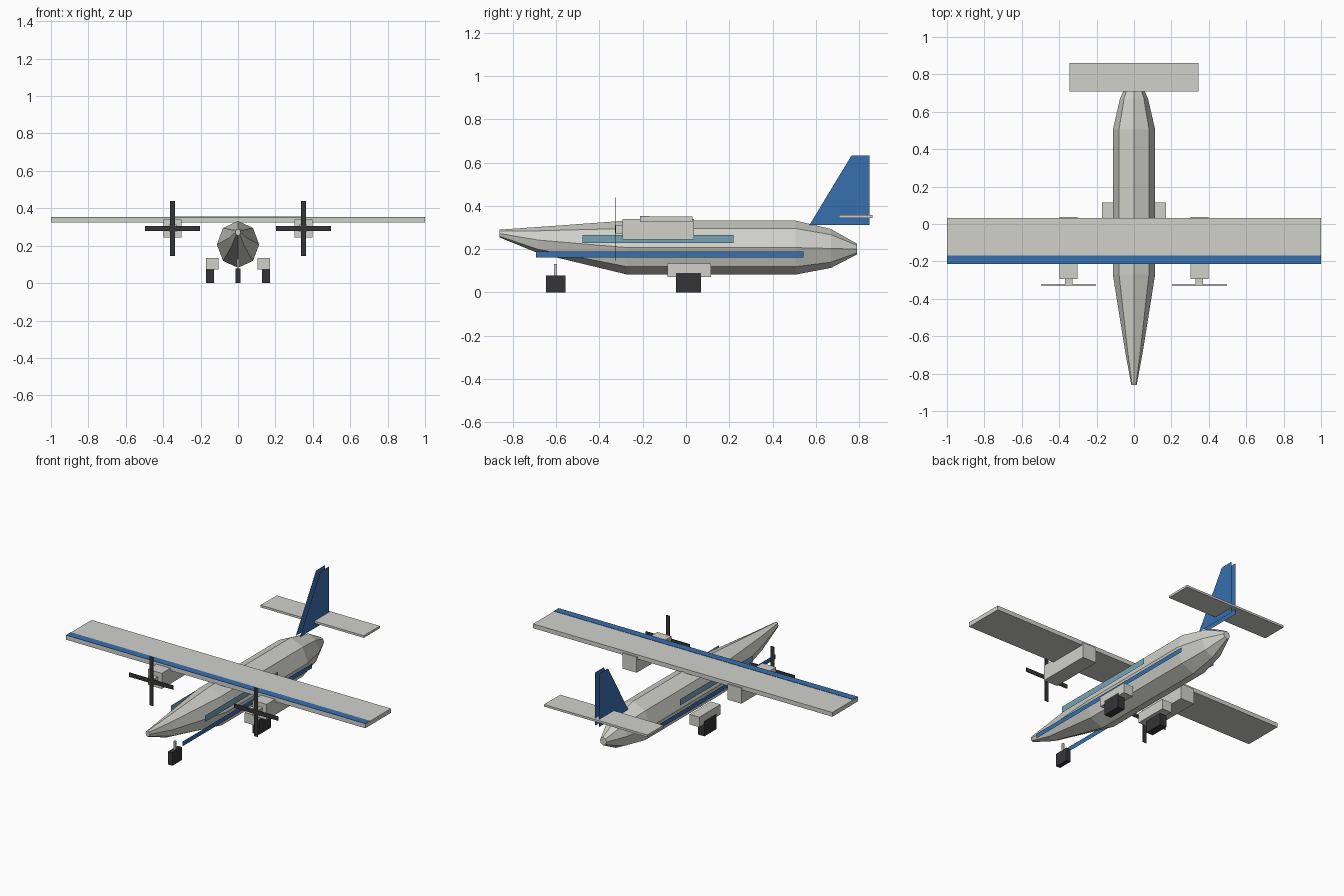
import bpy, math
from mathutils import Vector

old = bpy.data.objects.get("Cube")
if old:
    bpy.data.objects.remove(old, do_unlink=True)


def material(name, rgb):
    m = bpy.data.materials.new(name)
    m.use_nodes = True
    m.diffuse_color = (*rgb, 1)
    bsdf = m.node_tree.nodes["Principled BSDF"]
    bsdf.inputs["Base Color"].default_value = (*rgb, 1)
    bsdf.inputs["Roughness"].default_value = 0.7
    return m


GREY = material("light grey", (0.64, 0.64, 0.60))
BLUE = material("blue", (0.04, 0.16, 0.42))
GLASS = material("window blue", (0.19, 0.37, 0.47))
DARK = material("near black", (0.035, 0.035, 0.038))


def mesh_object(name, verts, faces, mat):
    me = bpy.data.meshes.new(name)
    me.from_pydata(verts, [], faces)
    me.materials.append(mat)
    ob = bpy.data.objects.new(name, me)
    bpy.context.collection.objects.link(ob)
    return ob


def box(name, lo, hi, mat):
    """Box between two opposite corners."""
    verts = [(x, y, z) for x in (lo[0], hi[0]) for y in (lo[1], hi[1]) for z in (lo[2], hi[2])]
    faces = [(0, 1, 3, 2), (4, 6, 7, 5), (0, 4, 5, 1),
             (2, 3, 7, 6), (0, 2, 6, 4), (1, 5, 7, 3)]
    return mesh_object(name, verts, faces, mat)


def side_sheet(name, x, outline, mat):
    """Flat panel in a plane of constant x, facing outwards."""
    verts = [(x, y, z) for y, z in outline]
    order = list(range(len(verts)))
    return mesh_object(name, verts, [order if x > 0 else order[::-1]], mat)


def rectangle(y0, y1, z0, z1):
    return [(y0, z0), (y1, z0), (y1, z1), (y0, z1)]


# Fuselage: eight-sided loft through (y, centre z, half width, half height)
SIDES = 8
stations = [(-0.862, 0.272, 0.014, 0.018), (-0.685, 0.242, 0.047, 0.060),
            (-0.270, 0.207, 0.113, 0.125), (0.505, 0.207, 0.113, 0.125),
            (0.670, 0.203, 0.075, 0.090), (0.790, 0.200, 0.022, 0.025)]
verts, faces = [], []
for y, zc, rx, rz in stations:
    for i in range(SIDES):
        a = math.tau * i / SIDES
        verts.append((rx * math.sin(a), y, zc + rz * math.cos(a)))
for s in range(len(stations) - 1):
    for i in range(SIDES):
        j = (i + 1) % SIDES
        a, b = s * SIDES, (s + 1) * SIDES
        faces.append((a + i, a + j, b + j, b + i))
faces.append(tuple(reversed(range(SIDES))))
faces.append(tuple(range(len(verts) - SIDES, len(verts))))
mesh_object("fuselage", verts, faces, GREY)

# Wing with painted leading edge, and tailplane
box("wing", (-1, -0.213, 0.325), (1, 0.031, 0.351), GREY)
box("wing_leading_stripe", (-1, -0.213, 0.351), (1, -0.168, 0.353), BLUE)
box("tailplane", (-0.345, 0.708, 0.344), (0.345, 0.862, 0.357), GREY)

# Nose gear
box("nose_strut", (-0.006, -0.609, 0.07), (0.006, -0.597, 0.13), GREY)
box("nose_wheel", (-0.014, -0.646, 0), (0.014, -0.556, 0.079), DARK)

# Parts on both sides
for label, s in (("left", 1), ("right", -1)):
    # Side panels and the two skins of the fin
    side_sheet(label + "_window_band", s * 0.114, rectangle(-0.478, 0.22, 0.228, 0.265), GLASS)
    side_sheet(label + "_body_stripe", s * 0.114, rectangle(-0.693, 0.542, 0.162, 0.19), BLUE)
    side_sheet(label + "_fin_skin", s * 0.014,
               [(0.571, 0.312), (0.849, 0.312), (0.849, 0.633), (0.765, 0.633)], BLUE)

    # Main gear
    box(label + "_gear_pod", (s * 0.105, -0.086, 0.072), (s * 0.17, 0.116, 0.133), GREY)
    box(label + "_main_wheel", (s * 0.128, -0.046, 0), (s * 0.172, 0.07, 0.09), DARK)

    # Engine with hub and crossed propeller blades
    c = Vector((s * 0.35, 0, 0.292))

    def engine_part(name, w, y0, y1, h, mat):
        box(label + name, c + Vector((-w, y0, -h)), c + Vector((w, y1, h)), mat)

    engine_part("_engine", 0.047, -0.294, 0.038, 0.047, GREY)
    engine_part("_propeller_hub", 0.02, -0.325, -0.294, 0.02, GREY)
    engine_part("_blade_vertical", 0.0125, -0.329, -0.325, 0.147, DARK)
    engine_part("_blade_horizontal", 0.147, -0.3285, -0.3245, 0.0125, DARK)
